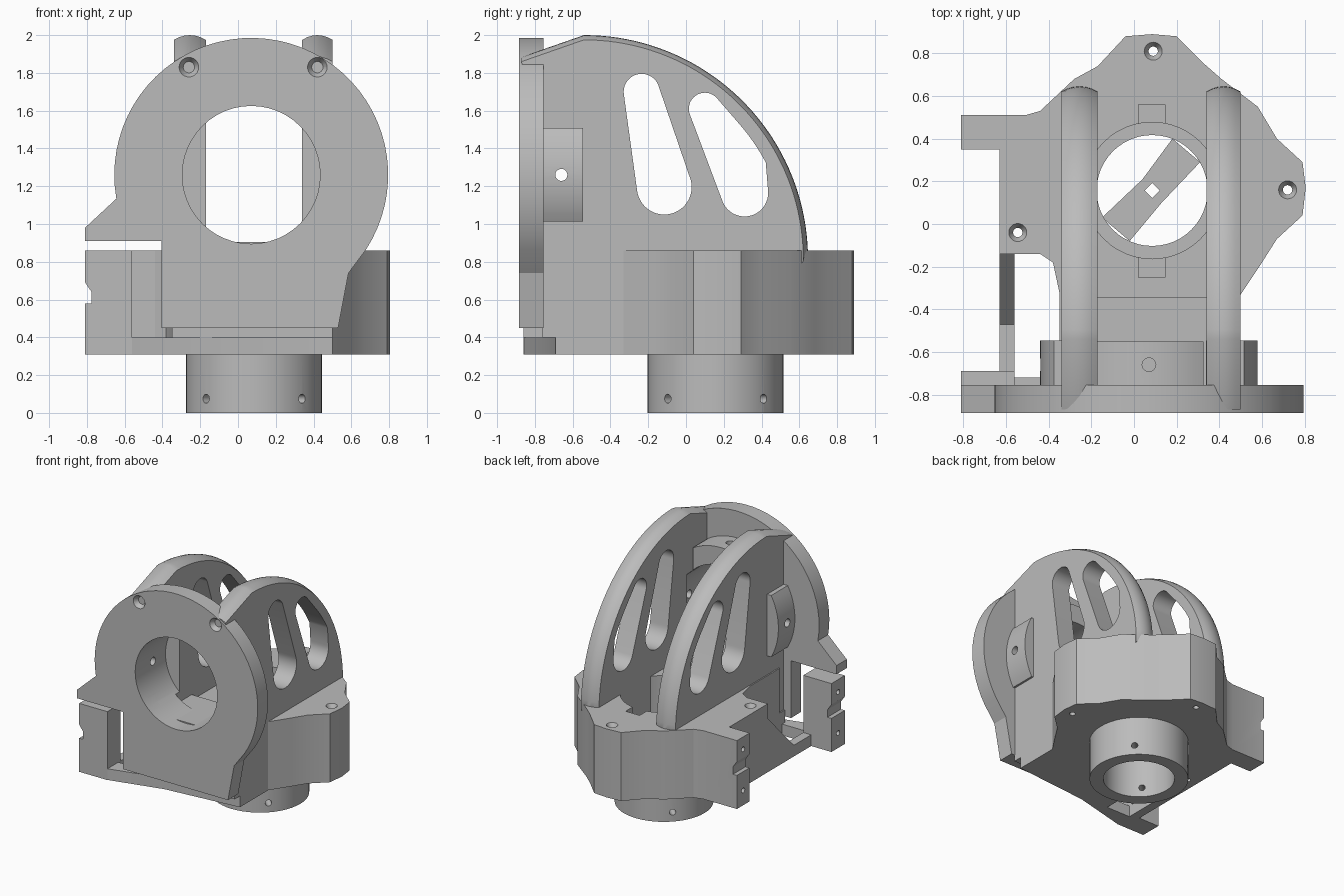
import bpy, bmesh
from math import sin, cos, pi, radians
from mathutils import Vector
from mathutils.geometry import convex_hull_2d

if "Cube" in bpy.data.objects:
    bpy.data.objects.remove(bpy.data.objects["Cube"])

grey = bpy.data.materials.new("plain_grey")
grey.use_nodes = True
grey.diffuse_color = (0.5, 0.5, 0.5, 1)
grey.node_tree.nodes["Principled BSDF"].inputs["Base Color"].default_value = (0.5, 0.5, 0.5, 1)

PLACE = {"x": lambda u, v, w: (w, u, v),
         "y": lambda u, v, w: (u, w, v),
         "z": lambda u, v, w: (u, v, w)}


def loft(name, rings, axis):
    """Join equal-length outlines [(points, depth), ...] into a closed solid."""
    bm = bmesh.new()
    loops = [[bm.verts.new(PLACE[axis](u, v, w)) for u, v in pts] for pts, w in rings]
    n = len(loops[0])
    for a, b in zip(loops, loops[1:]):
        for i in range(n):
            bm.faces.new((a[i], a[(i + 1) % n], b[(i + 1) % n], b[i]))
    bm.faces.new(loops[0])
    bm.faces.new(loops[-1])
    bmesh.ops.recalc_face_normals(bm, faces=bm.faces)
    mesh = bpy.data.meshes.new(name)
    bm.to_mesh(mesh)
    bm.free()
    mesh.materials.append(grey)
    ob = bpy.data.objects.new(name, mesh)
    bpy.context.collection.objects.link(ob)
    return ob


def prism(name, pts, axis, a, b):
    return loft(name, [(pts, a), (pts, b)], axis)


def box(name, x0, x1, y0, y1, z0, z1):
    return prism(name, [(x0, y0), (x1, y0), (x1, y1), (x0, y1)], "z", z0, z1)


def arc(cu, cv, r, a0=0, a1=360, n=48):
    step = radians(a1 - a0) / n
    end = n if a1 - a0 == 360 else n + 1
    return [(cu + r * cos(radians(a0) + i * step), cv + r * sin(radians(a0) + i * step))
            for i in range(end)]


def disc(u, v, r, axis, a, b, r2=None, n=48):
    """Round cutter, tapered to r2 when given."""
    return loft("cutter", [(arc(u, v, r, n=n), a), (arc(u, v, r2 or r, n=n), b)], axis)


def boolean(ob, tools, op="DIFFERENCE"):
    bpy.context.view_layer.objects.active = ob
    for tool in tools:
        tool.hide_render = True
        mod = ob.modifiers.new("cut", "BOOLEAN")
        mod.operation, mod.solver, mod.object = op, "EXACT", tool
        bpy.ops.object.modifier_apply(modifier=mod.name)
        bpy.data.objects.remove(tool)


def hull(pts):
    return [pts[i] for i in convex_hull_2d([Vector(p) for p in pts])]


CX, CY = 0.085, 0.157        # collar axis
PX, PZ = 0.07, 1.26          # front opening axis
RIBS = ((-0.34, -0.17), (0.34, 0.5))

# Base body with lobes, bored for the collar
base = prism("base", [
    (0.5, -0.69), (0.5, -0.33), (0.6, -0.18), (0.67, -0.07), (0.79, 0.04), (0.805, 0.17),
    (0.79, 0.29), (0.67, 0.4), (0.58, 0.55), (0.41, 0.68), (0.33, 0.75), (0.2, 0.88),
    (0.085, 0.89), (-0.04, 0.88), (-0.17, 0.74), (-0.28, 0.68), (-0.44, 0.53),
    (-0.51, 0.51), (-0.81, 0.51), (-0.81, 0.35), (-0.63, 0.35), (-0.63, -0.14),
    (-0.44, -0.14), (-0.38, -0.18), (-0.35, -0.32), (-0.35, -0.69)], "z", 0.31, 0.86)
cuts = [disc(CX, CY, 0.26, "z", 0.2, 1), disc(CX, CY, 0.32, "z", 0.5, 1)]
for x, y in ((0.09, 0.81), (0.72, 0.16), (-0.545, -0.04)):
    cuts += [disc(x, y, 0.022, "z", 0.2, 1, n=16), disc(x, y, 0.02, "z", 0.82, 0.865, 0.045, n=24)]
for y in (-0.25, 0.46):
    cuts.append(box("cutter", 0.02, 0.145, y, y + 0.1, 0.6, 1))


def side_cuts(y):
    """Notch and two screw holes on the outer face of a mounting block."""
    notch = [(-0.83, 0.72), (-0.775, 0.64), (-0.775, 0.58), (-0.83, 0.58)]
    return [prism("cutter", notch, "y", y - 0.2, y + 0.2)] + [
        disc(y, z, 0.02, "x", -0.9, -0.68, n=16) for z in (0.43, 0.76)]


boolean(base, cuts + side_cuts(0.43))

# Crossbar inside the bore
bar = prism("bore_crossbar", [(0.18, 0.4), (0.04, 0.21), (-0.15, 0.03), (-0.02, -0.08),
                              (0.13, 0.1), (0.31, 0.29)], "z", 0.36, 0.44)
boolean(bar, [disc(CX, CY, 0.035, "z", 0.3, 0.5, n=4)])

# Collar below the base with diagonal screw holes
collar = prism("collar", arc(CX, CY, 0.36), "z", 0, 0.33)
cuts = [disc(CX, CY, 0.26, "z", -0.1, 0.4)]
for turn in (45, 135):
    pin = disc(0, 0, 0.024, "x", -0.5, 0.5, n=16)
    pin.rotation_euler.z = radians(turn)
    pin.location = (CX, CY, 0.075)
    cuts.append(pin)
bpy.context.view_layer.update()
boolean(collar, cuts)


def opening():
    return disc(PX, PZ, 0.365, "y", -1, -0.5)


# Upright front plate with pointed side tab
plate = prism("front_plate", arc(PX, PZ, 0.725, -33, 190, 44) + [
    (-0.81, 0.98), (-0.81, 0.91), (-0.405, 0.91), (-0.405, 0.45), (0.53, 0.45),
    (0.585, 0.74)], "y", -0.885, -0.755)
screws = []
for x in (-0.26, 0.42):
    screws += [disc(x, 1.83, 0.055, "y", -0.89, -0.85, 0.03, n=24),
               disc(x, 1.83, 0.03, "y", -0.9, -0.65, n=24)]
boolean(plate, [opening()] + screws)

# Clamp ring behind the plate: four round-ended pads
ring = prism("clamp_ring", arc(PX, PZ, 0.51, -29, 29, 12) + arc(PX, PZ, 0.51, 151, 209, 12),
             "y", -0.8, -0.545)
upright = prism("cutter", arc(PX, PZ, 0.51, 60, 120, 12) + arc(PX, PZ, 0.51, 240, 300, 12),
                "y", -0.8, -0.55)
boolean(ring, [upright], "UNION")
boolean(ring, [opening(), disc(-0.66, PZ, 0.032, "x", -1, 1, n=20),
               disc(PX, -0.66, 0.032, "z", PZ, 2, n=20)])

# Raised floor between the ribs
box("floor_step", -0.18, 0.35, -0.76, -0.345, 0.8, 0.905)


# Curved ribs with a slightly crowned edge and two tapered windows
def rib_outline(drop):
    edge = arc(-0.54, 0.814, 1.186 - drop, 90, 2, 40)
    return [(-0.8, 0.5), (-0.87, 1.885 - drop)] + edge + [(0.62, 0.8), (0.3, 0.5)]


window_a = hull(arc(-0.235, 1.7, 0.095) + arc(-0.115, 1.195, 0.145))
window_b = hull(arc(0.1, 1.61, 0.085) + arc(-0.54, 0.814, 1.09, 28, 48, 12)
                + arc(0.31, 1.165, 0.125))
for (x0, x1), side in zip(RIBS, ("right", "left")):
    steps = [i / 6 for i in range(7)]
    rib = loft(side + "_rib", [(rib_outline(0.025 * (2 * t - 1) ** 2), x0 + t * (x1 - x0))
                               for t in steps], "x")
    cuts = [prism("cutter", w, "x", x0 - 0.1, x1 + 0.1) for w in (window_a, window_b)]
    x = -0.26 if side == "right" else 0.42
    cuts += [opening(), disc(x, 1.83, 0.056, "y", -0.95, -0.85, n=24),
             disc(-0.66, PZ, 0.032, "x", -1, 1, n=20)]
    boolean(rib, cuts)

# Front mounting block and its low links to the base
block = box("front_block", -0.81, -0.56, -0.86, -0.69, 0.31, 0.86)
boolean(block, side_cuts(-0.775))
prism("side_strut", [(-0.13, 0.31), (-0.7, 0.31), (-0.7, 0.4), (-0.47, 0.4), (-0.13, 0.75)],
      "x", -0.63, -0.56)
prism("front_link", [(-0.57, -0.86), (-0.13, -0.75), (0.5, -0.69), (0.5, -0.6),
                     (-0.35, -0.6), (-0.35, -0.72), (-0.57, -0.72)], "z", 0.31, 0.4)
box("plate_foot", -0.35, 0.5, -0.76, -0.68, 0.4, 0.5)

# Smooth the round walls, keep the edges crisp
for ob in bpy.context.collection.objects:
    if ob.type == "MESH" and grey.name in ob.data.materials:
        bpy.ops.object.select_all(action="DESELECT")
        ob.select_set(True)
        bpy.context.view_layer.objects.active = ob
        bpy.ops.object.shade_smooth_by_angle(angle=radians(25))
